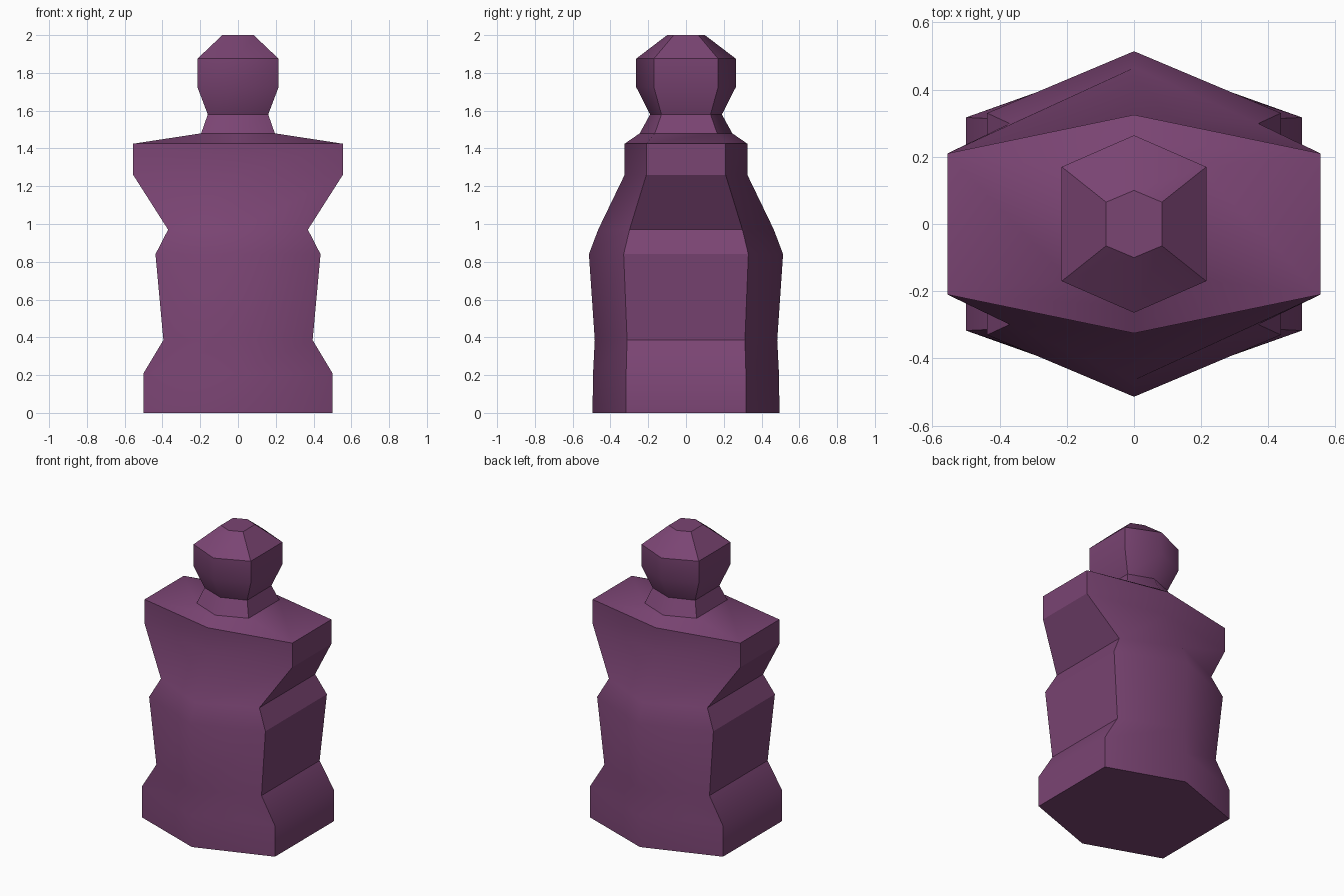
import bpy
import bmesh
import math

cube = bpy.data.objects.get("Cube")
if cube:
    bpy.data.objects.remove(cube, do_unlink=True)

# Single flat colour
plum = bpy.data.materials.new("plum")
plum.use_nodes = True
colour = (0.195, 0.058, 0.171, 1.0)
plum.diffuse_color = colour
plum.node_tree.nodes["Principled BSDF"].inputs["Base Color"].default_value = colour

# Hexagonal sections: height, half width, corner depth, ridge depth
SECTIONS = [
    (0.00, 0.50, 0.317, 0.495),    # base
    (0.21, 0.50, 0.317, 0.492),
    (0.385, 0.395, 0.312, 0.483),  # above the base
    (0.84, 0.437, 0.33, 0.514),    # belly
    (0.97, 0.37, 0.299, 0.465),    # waist
    (1.26, 0.555, 0.21, 0.325),    # shoulder underside
    (1.425, 0.555, 0.21, 0.325),   # shoulder rim
    (1.48, 0.195, 0.165, 0.245),   # collar
    (1.58, 0.16, 0.13, 0.19),      # neck
    (1.725, 0.215, 0.17, 0.264),   # head
    (1.875, 0.215, 0.17, 0.264),
    (2.00, 0.083, 0.065, 0.10),    # crown
]


def hexagon(bm, z, x, y, ridge):
    points = [(0, -ridge), (x, -y), (x, y), (0, ridge), (-x, y), (-x, -y)]
    return [bm.verts.new((px, py, z)) for px, py in points]


# Loft the figure through its sections and cap both ends
bm = bmesh.new()
rings = [hexagon(bm, *section) for section in SECTIONS]
for low, high in zip(rings, rings[1:]):
    for i in range(6):
        j = (i + 1) % 6
        bm.faces.new((low[i], low[j], high[j], high[i]))
bm.faces.new(rings[0][::-1])
bm.faces.new(rings[-1])
bm.normal_update()

# Soft front and back ridges and shoulder slopes, crisp edges elsewhere
for face in bm.faces:
    face.smooth = len(face.verts) == 4
for edge in bm.edges:
    a, b = edge.verts
    ridge = abs(a.co.x) < 1e-5 and abs(b.co.x) < 1e-5
    slope = {round(a.co.z, 3), round(b.co.z, 3)} == {1.425, 1.48}
    edge.smooth = ridge or slope or edge.calc_face_angle(0) < math.radians(31.5)

mesh = bpy.data.meshes.new("figure_body")
bm.to_mesh(mesh)
bm.free()
mesh.materials.append(plum)
figure = bpy.data.objects.new("figure_body", mesh)
bpy.context.collection.objects.link(figure)
